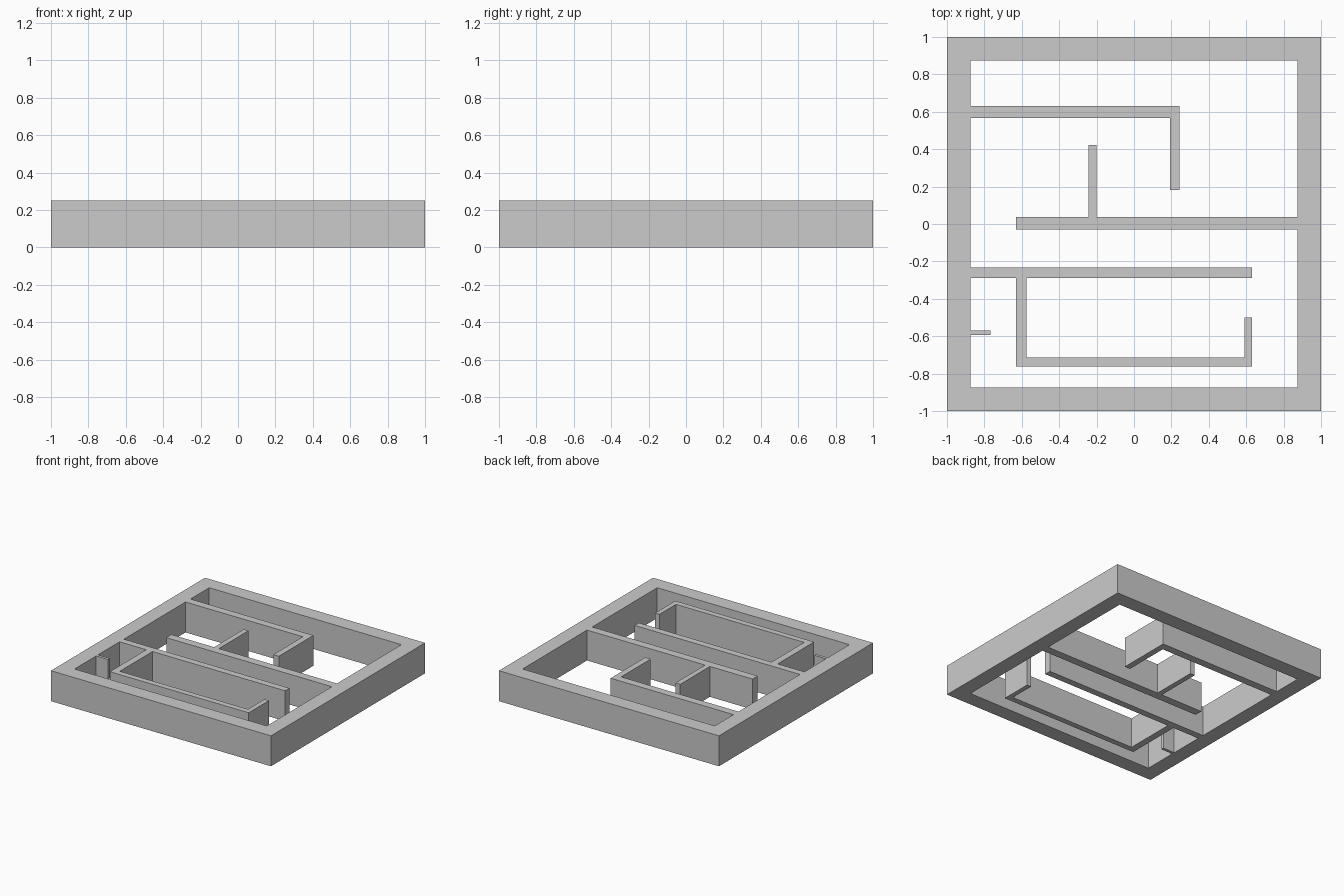
import bpy
import bmesh

if "Cube" in bpy.data.objects:
    bpy.data.objects.remove(bpy.data.objects["Cube"])

HEIGHT = 0.25
I = 0.874  # inner face of the outer frame

# Outside of the square frame
outer = [(-1, -1), (1, -1), (1, 1), (-1, 1)]

# One continuous corridor outline, running around every partition wall
corridor = [
    (-I, I), (I, I), (I, 0.037),
    # middle wall with its upright spur
    (-0.20, 0.037), (-0.20, 0.422), (-0.243, 0.422), (-0.243, 0.037),
    (-0.631, 0.037), (-0.631, -0.03), (I, -0.03),
    (I, -I), (-I, -I),
    # short stub on the left
    (-I, -0.594), (-0.767, -0.594), (-0.767, -0.57), (-I, -0.57),
    # lower wall with its hooked branch
    (-I, -0.289), (-0.631, -0.289), (-0.631, -0.762), (0.631, -0.762),
    (0.631, -0.50), (0.591, -0.50), (0.591, -0.714), (-0.575, -0.714),
    (-0.575, -0.289), (0.631, -0.289), (0.631, -0.233), (-I, -0.233),
    # upper wall with its bent end
    (-I, 0.567), (0.193, 0.567), (0.193, 0.182), (0.243, 0.182),
    (0.243, 0.631), (-I, 0.631),
]


def add_loop(bm, points):
    verts = [bm.verts.new((x, y, 0)) for x, y in points]
    return [bm.edges.new((v, verts[(i + 1) % len(verts)]))
            for i, v in enumerate(verts)]


# Fill between the outlines, then raise the walls
bm = bmesh.new()
edges = add_loop(bm, outer) + add_loop(bm, corridor)
bmesh.ops.triangle_fill(bm, use_beauty=True, edges=edges, normal=(0, 0, 1))
raised = bmesh.ops.extrude_face_region(bm, geom=bm.faces[:], use_keep_orig=True)
top = [g for g in raised["geom"] if isinstance(g, bmesh.types.BMVert)]
bmesh.ops.translate(bm, verts=top, vec=(0, 0, HEIGHT))
bmesh.ops.recalc_face_normals(bm, faces=bm.faces[:])

mesh = bpy.data.meshes.new("maze_walls")
bm.to_mesh(mesh)
bm.free()
bpy.context.collection.objects.link(bpy.data.objects.new("maze_walls", mesh))
